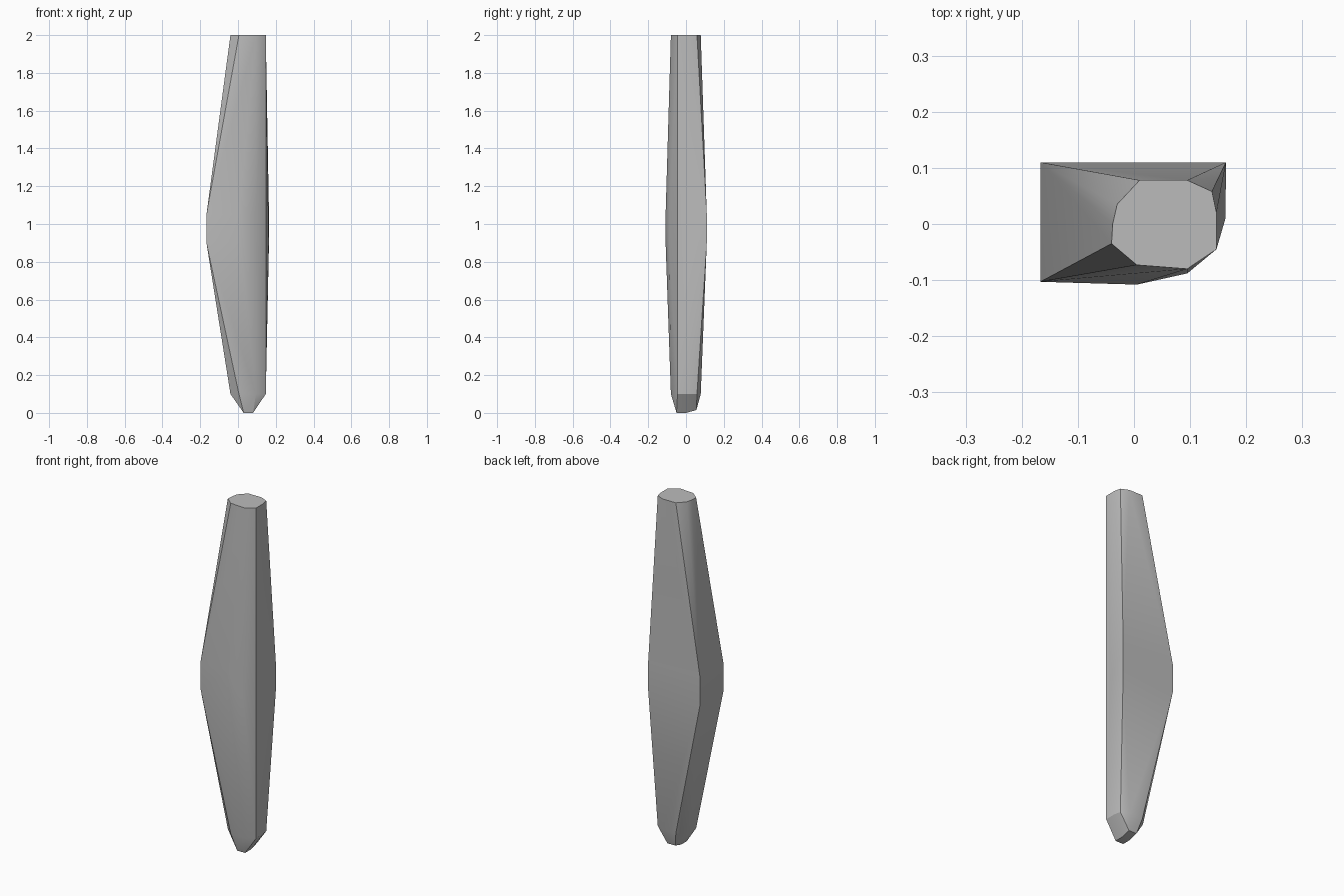
import bpy, bmesh, math

cube = bpy.data.objects.get("Cube")
if cube:
    bpy.data.objects.remove(cube, do_unlink=True)

# Stone grey material
grey = bpy.data.materials.new("stone_grey")
grey.use_nodes = True
color = (0.5, 0.5, 0.5, 1)
grey.diffuse_color = color
grey.node_tree.nodes["Principled BSDF"].inputs["Base Color"].default_value = color

# Flat ten-sided end, also used for the lower shoulder
end = [(-.04, -.035), (.005, -.073), (.095, -.08), (.147, -.045), (.147, .02),
       (.139, .058), (.095, .078), (.01, .078), (-.03, .035), (-.038, 0)]
# Wide waist, square on the left edge and rounded on the other
waist = [(-.167, -.103), (.005, -.108), (.095, -.088), (.15, -.048),
         (.163, .01), (.164, .11), (-.167, .11)]
# Small blunt tip
tip = [(.03, -.05), (.08, -.05), (.08, .0), (.03, .0)]
tip_back = [(.03, .055), (.08, .055)]

sections = [(end, 2.0), (waist, 1.05), (waist, .9), (end, .1),
            (tip, 0.0), (tip_back, .015)]

# Faceted shard: hull wrapped around the stacked sections
bm = bmesh.new()
for outline, z in sections:
    for x, y in outline:
        bm.verts.new((x, y, z))
hull = bmesh.ops.convex_hull(bm, input=bm.verts)
loose = {v for v in hull["geom_interior"] + hull["geom_unused"]
         if isinstance(v, bmesh.types.BMVert)}
bmesh.ops.delete(bm, geom=list(loose), context="VERTS")
bmesh.ops.dissolve_limit(bm, angle_limit=math.radians(1),
                         verts=bm.verts, edges=bm.edges)
bmesh.ops.recalc_face_normals(bm, faces=bm.faces)

mesh = bpy.data.meshes.new("shard")
bm.to_mesh(mesh)
bm.free()
mesh.materials.append(grey)
shard = bpy.data.objects.new("shard", mesh)
bpy.context.collection.objects.link(shard)

# Soft facets with crisp main edges
bpy.context.view_layer.objects.active = shard
shard.select_set(True)
bpy.ops.object.shade_smooth_by_angle(angle=math.radians(30))
